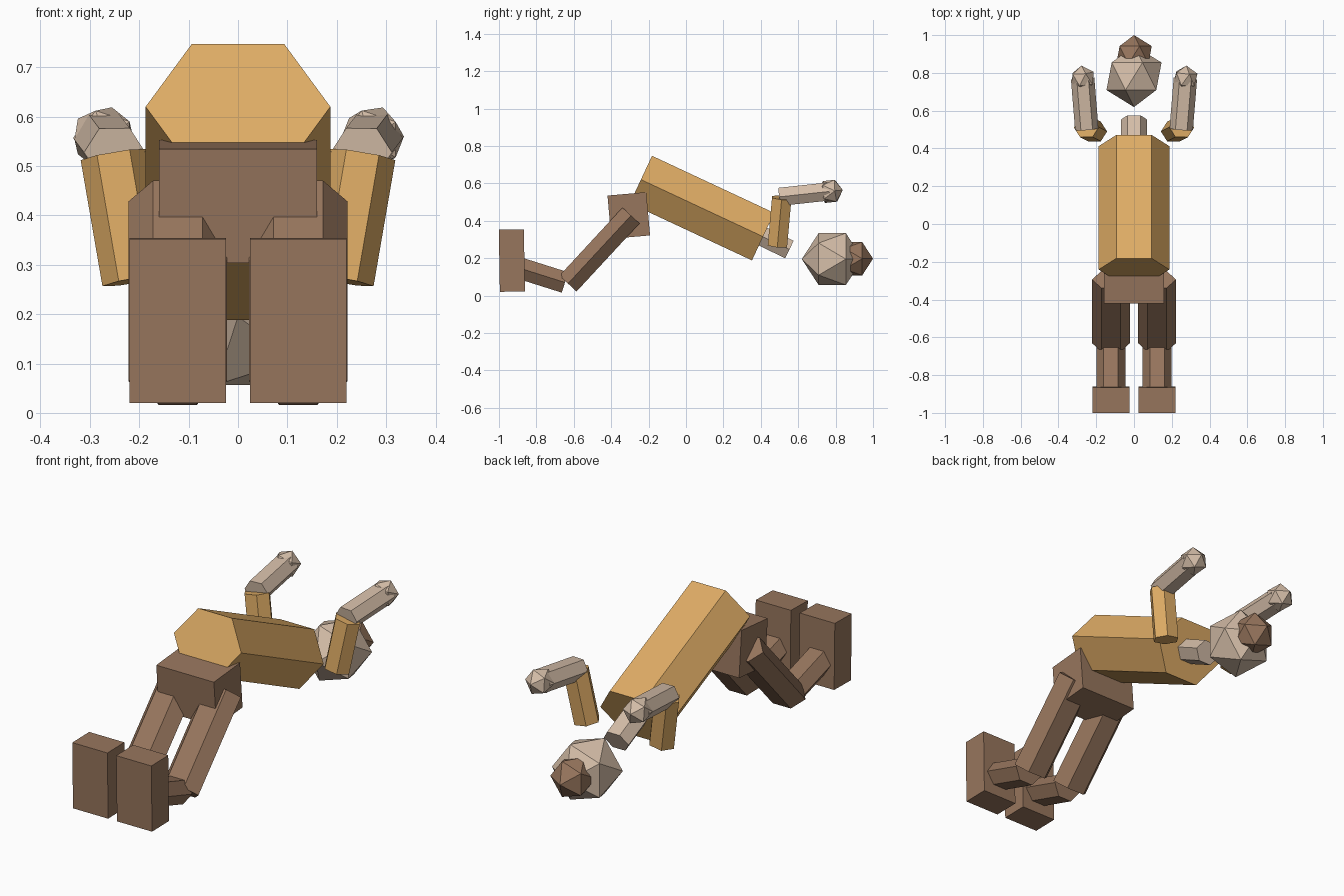
import bpy, bmesh, math
from mathutils import Vector, Matrix

cube = bpy.data.objects.get("Cube")
if cube:
    bpy.data.objects.remove(cube, do_unlink=True)


def material(name, rgb):
    m = bpy.data.materials.new(name)
    m.use_nodes = True
    m.diffuse_color = (*rgb, 1)
    bsdf = next(n for n in m.node_tree.nodes if n.type == 'BSDF_PRINCIPLED')
    bsdf.inputs["Base Color"].default_value = (*rgb, 1)
    return m


tan = material("tan shirt", (0.73, 0.41, 0.13))
skin = material("pale skin", (0.66, 0.51, 0.39))
brown = material("brown cloth", (0.31, 0.18, 0.11))


def add(name, bm, mat, matrix):
    bmesh.ops.recalc_face_normals(bm, faces=bm.faces)
    mesh = bpy.data.meshes.new(name)
    bm.to_mesh(mesh)
    bm.free()
    mesh.materials.append(mat)
    ob = bpy.data.objects.new(name, mesh)
    ob.matrix_world = matrix
    bpy.context.collection.objects.link(ob)
    return ob


def frame(origin, direction):
    """Local z along direction, local x as close to world x as possible."""
    z = Vector(direction).normalized()
    y = z.cross(Vector((1, 0, 0))).normalized()
    x = y.cross(z)
    return Matrix.Translation(origin) @ Matrix((x, y, z)).transposed().to_4x4()


def hex_prism(name, start, end, rx, ry, mat):
    """Six-sided limb with corners pointing sideways."""
    start, end = Vector(start), Vector(end)
    bm = bmesh.new()
    ring = [bm.verts.new((rx * math.cos(a), ry * math.sin(a), 0))
            for a in (i * math.pi / 3 for i in range(6))]
    base = bm.faces.new(ring)
    top = bmesh.ops.extrude_face_region(bm, geom=[base], use_keep_orig=True)["geom"]
    bmesh.ops.translate(bm, vec=(0, 0, (end - start).length),
                        verts=[v for v in top if isinstance(v, bmesh.types.BMVert)])
    return add(name, bm, mat, frame(start, end - start))


def box(name, centre, size, tilt, mat):
    bm = bmesh.new()
    bmesh.ops.create_cube(bm, size=1)
    bmesh.ops.scale(bm, vec=size, verts=bm.verts)
    return add(name, bm, mat, Matrix.Translation(centre)
               @ Matrix.Rotation(math.radians(tilt), 4, 'X'))


def ball(name, centre, radius, direction, mat):
    """Twenty-sided ball with a corner pointing along direction."""
    bm = bmesh.new()
    bmesh.ops.create_icosphere(bm, subdivisions=1, radius=radius)
    return add(name, bm, mat, frame(centre, direction))


# Body
hex_prism("torso", (0, -0.241, 0.62), (0, 0.412, 0.315), 0.187, 0.162, tan)
hex_prism("neck", (0, 0.40, 0.32), (0, 0.553, 0.246), 0.069, 0.060, skin)
box("pelvis", (0, -0.306, 0.428), (0.32, 0.208, 0.232), 5, brown)

# Head and hair
ball("head", (0, 0.782, 0.195), 0.163, (0, 1, 0), skin)
ball("hair", (0, 0.895, 0.197), 0.105, (0, 1, 0), brown)

# Limbs
for side, s in (("left", 1), ("right", -1)):
    hex_prism(side + "_upper_arm", (s * 0.2525, 0.512, 0.523),
              (s * 0.2085, 0.489, 0.268), 0.067, 0.060, tan)
    elbow, wrist = Vector((s * 0.25, 0.502, 0.528)), Vector((s * 0.272, 0.77, 0.557))
    hex_prism(side + "_forearm", elbow, wrist, 0.062, 0.056, skin)
    ball(side + "_hand", wrist, 0.069, wrist - elbow, skin)
    x = s * 0.122
    hex_prism(side + "_thigh", (x, -0.294, 0.428), (x, -0.631, 0.064), 0.1, 0.072, brown)
    hex_prism(side + "_shin", (x, -0.647, 0.07), (x, -0.90, 0.15), 0.077, 0.066, brown)
    box(side + "_foot", (x, -0.931, 0.187), (0.195, 0.134, 0.332), 1, brown)
